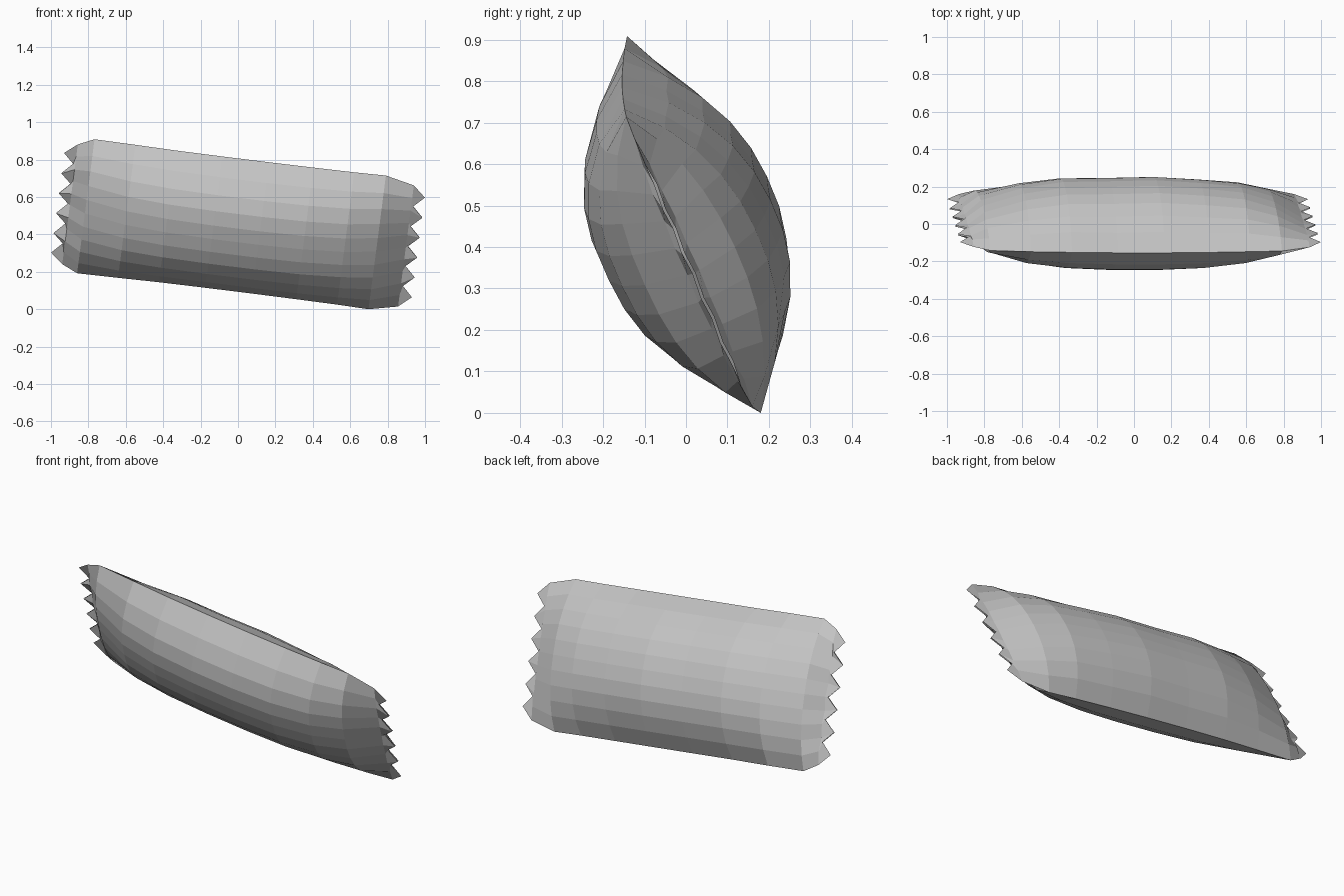
import bpy
import bmesh
from mathutils import Vector

cube = bpy.data.objects.get("Cube")
if cube:
    bpy.data.objects.remove(cube, do_unlink=True)

# Tilted frame of the packet: along its length, up its face, through its depth
along = Vector((0.992, 0, -0.123)).normalized()
up = Vector((0.119, -0.39, 0.915)).normalized()
depth = up.cross(along).normalized()
centre = Vector((0, 0.018, 0.457))

ROWS = 10

# Length profile: distance along, half height, fullness
stations = [(-0.972, 0.292, 0.0), (-0.905, 0.352, 0.05), (-0.82, 0.395, 0.42),
            (-0.6, 0.395, 0.8), (-0.38, 0.393, 0.95), (-0.13, 0.393, 1.0),
            (0.12, 0.393, 1.0), (0.36, 0.393, 0.95), (0.58, 0.393, 0.8),
            (0.75, 0.395, 0.54), (0.905, 0.356, 0.06), (0.972, 0.292, 0.0)]
last = len(stations) - 1


def point(col, row, side):
    """Place one point of the front (-1) or back (1) sheet."""
    u, h, full = stations[col]
    t = 2 * row / ROWS - 1
    bulge, power = (0.196, 2.3) if side > 0 else (0.23, 2.6)
    n = side * bulge * full * (1 - abs(t) ** power)
    # slight twist, strongest in the middle
    n -= 0.021 * t * (1 - u * u)
    if abs(t) < 1:
        n += side * 0.003
        # gentle ripples in the back sheet
        if side > 0 and 2 < col < last - 2:
            n += 0.003 * (-1) ** col
        # pleats in the crimped ends, stronger on the right
        zig = 1 if row % 2 else -1
        if col < 2:
            n += 0.006 * zig
        elif col > last - 2:
            n += 0.001 * zig
    # sawtooth cut
    if col in (0, last) and row % 2:
        u *= 0.942
    return centre + along * u + up * h * t + depth * n


# Wrapper: an open lens-shaped tube pinched flat at both ends
ring = [(r, -1) for r in range(ROWS + 1)] + [(r, 1) for r in range(ROWS - 1, 0, -1)]
bm = bmesh.new()
grid = [[bm.verts.new(point(c, r, s)) for r, s in ring] for c in range(last + 1)]
for a, b in zip(grid, grid[1:]):
    for i in range(len(ring)):
        j = (i + 1) % len(ring)
        bm.faces.new((a[i], b[i], b[j], a[j]))

# Rest it on the ground
low = min(v.co.z for v in bm.verts)
bmesh.ops.translate(bm, verts=bm.verts, vec=(0, 0, -low))

mesh = bpy.data.meshes.new("wrapper")
bm.to_mesh(mesh)
bm.free()
wrapper = bpy.data.objects.new("wrapper", mesh)
bpy.context.collection.objects.link(wrapper)

# Plain grey foil
grey = bpy.data.materials.new("grey_foil")
grey.use_nodes = True
colour = (0.56, 0.56, 0.56, 1)
grey.diffuse_color = colour
grey.node_tree.nodes["Principled BSDF"].inputs["Base Color"].default_value = colour
mesh.materials.append(grey)
